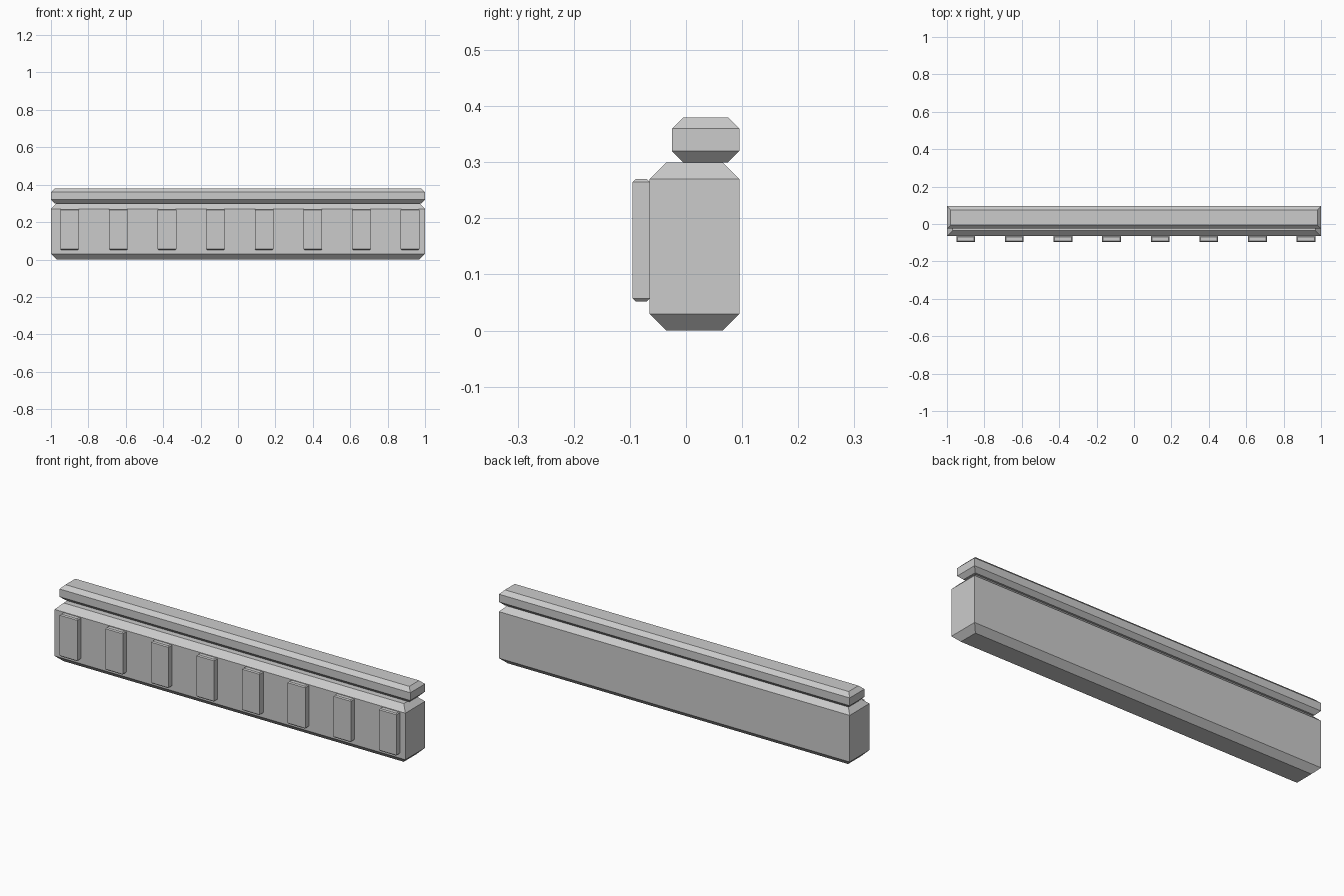
import bpy

if "Cube" in bpy.data.objects:
    bpy.data.objects.remove(bpy.data.objects["Cube"])


def chamfered_block(name, x, y, z, c):
    """Block whose top and bottom rims are sloped in by c, with sharp upright corners."""
    verts = []
    for height, inset in ((z[0], c), (z[0] + c, 0), (z[1] - c, 0), (z[1], c)):
        x0, x1 = x[0] + inset, x[1] - inset
        y0, y1 = y[0] + inset, y[1] - inset
        verts += [(x0, y0, height), (x1, y0, height), (x1, y1, height), (x0, y1, height)]
    faces = [(3, 2, 1, 0), (12, 13, 14, 15)]
    for ring in range(0, 12, 4):
        for i in range(4):
            j = (i + 1) % 4
            faces.append((ring + i, ring + j, ring + j + 4, ring + i + 4))
    mesh = bpy.data.meshes.new(name)
    mesh.from_pydata(verts, [], faces)
    obj = bpy.data.objects.new(name, mesh)
    bpy.context.collection.objects.link(obj)
    return obj


# Main beam
chamfered_block("beam", (-1, 1), (-0.065, 0.095), (0, 0.30), 0.03)

# Top rail, flush with the back of the beam
chamfered_block("top_rail", (-1, 1), (-0.025, 0.095), (0.30, 0.38), 0.02)

# Row of raised front blocks
for i in range(8):
    cx = -0.90 + 0.26 * i
    chamfered_block(f"front_block_{i + 1}", (cx - 0.05, cx + 0.05),
                    (-0.095, -0.065), (0.052, 0.27), 0.005)
